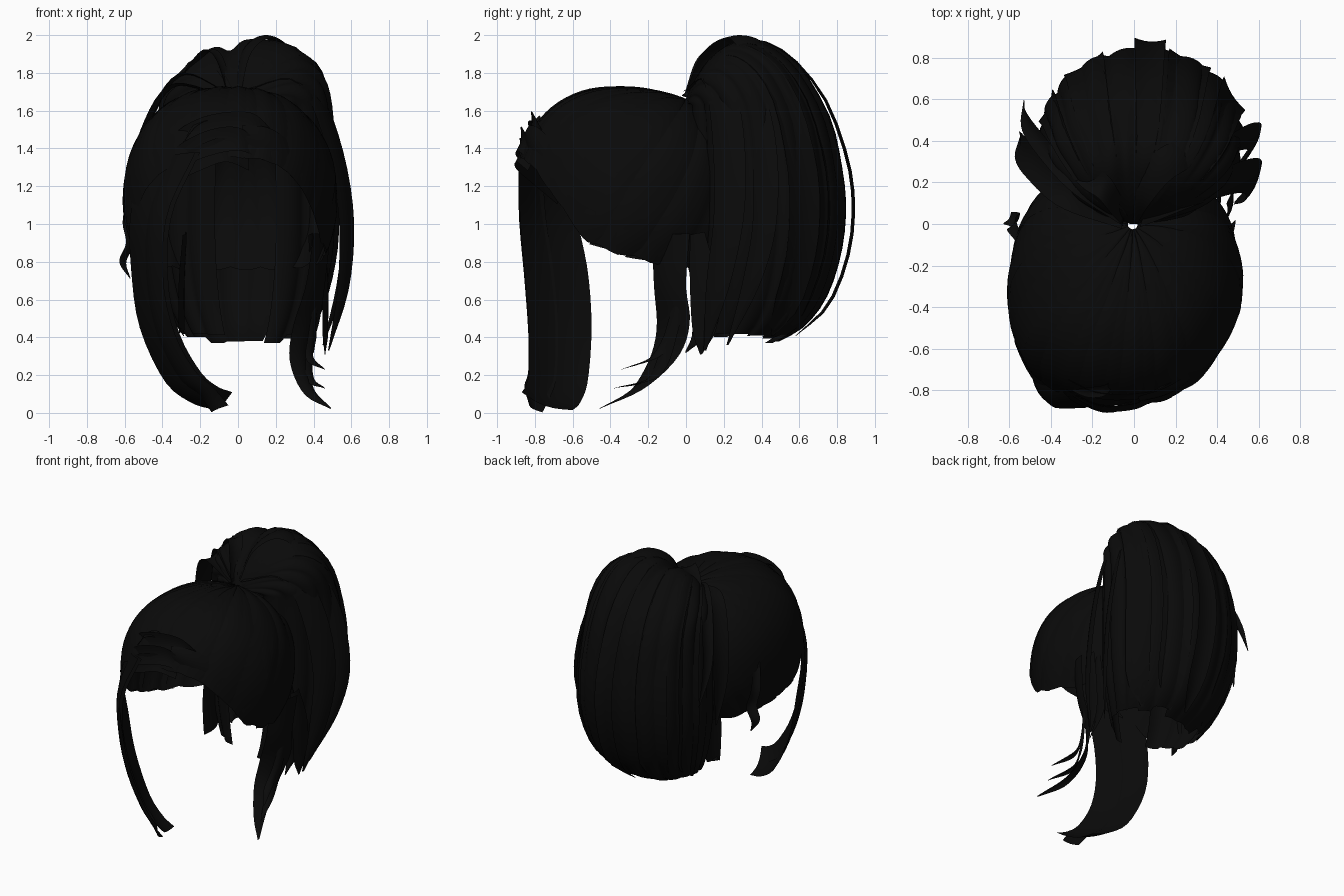
import bpy, math, random
from mathutils import Vector as V

random.seed(4)
black = bpy.data.materials.new("black hair")
black.diffuse_color = (0.003, 0.003, 0.003, 1)


def grid_object(name, rows, closed=False):
    """Quad surface through rows of points."""
    n, m = len(rows), len(rows[0])
    faces = []
    for i in range(n if closed else n - 1):
        k = (i + 1) % n
        faces += [(i * m + j, k * m + j, k * m + j + 1, i * m + j + 1) for j in range(m - 1)]
    me = bpy.data.meshes.new(name)
    me.from_pydata([tuple(p) for r in rows for p in r], [], faces)
    me.materials.append(black)
    me.shade_smooth()
    ob = bpy.data.objects.new(name, me)
    bpy.context.collection.objects.link(ob)
    return ob


def spline(pts, t):
    """Catmull-Rom point at t in 0..1."""
    p = [V(q) for q in pts]
    s = t * (len(p) - 1)
    i = min(int(s), len(p) - 2)
    f = s - i
    b, c = p[i], p[i + 1]
    a = p[i - 1] if i else b * 2 - c
    d = p[i + 2] if i + 2 < len(p) else c * 2 - b
    return 0.5 * (2 * b + (c - a) * f + (2 * a - 5 * b + 4 * c - d) * f * f
                  + (3 * b - a - 3 * c + d) * f ** 3)


def card(name, left, right, arch=0.03, steps=22, across=6):
    """Arched hair ribbon lofted between two edge curves."""
    rows = []
    for i in range(steps + 1):
        t = i / steps
        a, b = spline(left, t), spline(right, t)
        e = 0.01
        tan = spline(left, min(1, t + e)) - spline(left, max(0, t - e))
        nor = tan.cross(b - a)
        nor = nor.normalized() if nor.length > 1e-7 else V((0, 0, 0))
        h = arch * min(1, (b - a).length / 0.1)
        rows.append([a.lerp(b, j / across) + nor * h * math.sin(math.pi * j / across)
                     for j in range(across + 1)])
    return grid_object(name, rows)


def strand(name, pts, width, side, arch=0.015):
    """Tapering ribbon along a centre path."""
    s = V(side).normalized() * width / 2
    n = len(pts) - 1
    w = [0.35 + 0.65 * math.sin(math.pi * min(1, 0.1 + i / n * 0.87)) for i in range(n + 1)]
    w[-1] = 0.08
    return card(name, [V(p) - s * k for p, k in zip(pts, w)],
                [V(p) + s * k for p, k in zip(pts, w)], arch)


def lookup(table, x):
    for (x0, y0), (x1, y1) in zip(table, table[1:]):
        if x <= x1:
            return y0 + (y1 - y0) * (x - x0) / (x1 - x0)
    return table[-1][1]


# Swept-back cap: combed locks running from the tie to the hairline
C, R, P = V((-0.04, -0.36, 1.14)), V((0.56, 0.535, 0.58)), 2.25
BACK = 0.69
hairline = [(-1, 1.36), (-0.85, 1.32), (-0.65, 1.2), (-0.45, 1.02), (-0.3, 0.92), (-0.1, 0.87),
            (0.3, 0.81), (1, 0.77)]


def on_cap(d, k=1.0):
    s = sum(abs(c) ** P for c in d) ** (-1 / P) * k
    x = C.x + d.x * s * R.x
    y = C.y + d.y * s * (BACK if d.y > 0 else R.y)
    if x > 0 and y < -0.35:          # right temple is rounder
        x *= 1 - 0.45 * (-0.35 - y)
    return V((x, y, C.z + d.z * s * R.z))


root_dir = V((0.06, 0.5, 0.87)).normalized()


def cap_path(a, reach=1.0, lift=1.0, n=20):
    u = -math.cos(a)
    z = (lookup(hairline, u) - C.z) / R.z
    h = (1 - abs(z) ** P) ** (1 / P)
    end = V((math.sin(a) * h, u * h, z)).normalized()
    return [on_cap(root_dir.slerp(end, 0.02 + (reach - 0.02) * j / n), lift) for j in range(n + 1)]


N, LOBES = 144, 18
rows = []
for i in range(N):
    f = (i / N * LOBES) % 1
    lift = 0.992 + 0.018 * math.sin(math.pi * f)
    rows.append(cap_path(2 * math.pi * i / N, 1 + 0.012 * math.sin(math.pi * f), lift))
grid_object("scalp_hair", rows, closed=True)

# Raised overlapping locks on the cap
for k in range(11):
    a0 = -1.9 + k * 0.36
    left = cap_path(a0, 1.0, 1.0, 6)
    right = cap_path(a0 + 0.25, 1.015, 1.012, 6)
    card("combed_lock", left, right, 0.01)

# Ponytail: back profile as (depth, half width, height)
prof = [(0.0, 0.02, 1.67), (0.06, 0.07, 1.785), (0.16, 0.18, 1.905), (0.31, 0.29, 1.98),
        (0.47, 0.37, 1.94), (0.62, 0.43, 1.81), (0.76, 0.46, 1.56), (0.82, 0.48, 1.3),
        (0.84, 0.49, 1.08), (0.815, 0.48, 0.85), (0.74, 0.43, 0.62), (0.62, 0.36, 0.46),
        (0.46, 0.29, 0.365)]


def tail_point(phi, t, k=1.0):
    Y, X, z = spline(prof, t)
    c = math.cos(phi)
    if z > 1.62:
        z += (1.62 - z) * ((1 - c) / 2) ** 1.4
    x = 0.04 * min(1, 3 * t) + math.sin(phi) * X * k
    top = max(0, min(1, (z - 1.6) / 0.3))     # lower left half and a parting
    z -= top * (0.25 * max(0, -x) + 0.05 * math.exp(-((x + 0.04) / 0.05) ** 2))
    return V((x, Y / 2 + 0.01 * t + c * Y / 2 * k, z))


N, LOBES = 128, 16
ends = [0.94 + 0.06 * random.random() for _ in range(LOBES)]
rows = []
for i in range(N + 1):
    g = i / N * LOBES
    f, lobe = g % 1, min(int(g), LOBES - 1)
    phi = math.radians(-160 + 320 * i / N)
    k = 0.965 + 0.04 * math.sin(math.pi * f) + 0.015 * f
    rows.append([tail_point(phi, ends[lobe] * j / 32, k) for j in range(33)])
grid_object("ponytail", rows)

# Loose outer layer of the ponytail
for deg, w, k in ((-70, 22, 1.03), (-35, 26, 1.035), (4, 16, 1.12), (28, 26, 1.03), (62, 24, 1.05)):
    a, b = math.radians(deg - w / 2), math.radians(deg + w / 2)
    ts = [0.06 + 0.9 * i / 9 for i in range(10)]
    left = [tail_point(a, t, 1 + (k - 1) * min(1, t * 1.6)) for t in ts]
    right = [tail_point(b if t < 0.9 else a + 0.05, t, 1 + (k - 1) * min(1, t * 1.6)) for t in ts]
    card("ponytail_lock", left, right, 0.014)

# Flyaway strands either side of the ponytail
strand("right_flyaway", [(0.05, 0.03, 1.7), (0.33, 0.16, 1.76), (0.48, 0.22, 1.5), (0.57, 0.23, 1.08),
                         (0.56, 0.17, 0.68), (0.48, 0.1, 0.33)], 0.19, (0.5, 1, 0))
strand("right_flyaway", [(0.05, 0.05, 1.7), (0.32, 0.28, 1.82), (0.49, 0.4, 1.5), (0.58, 0.42, 1.05),
                         (0.55, 0.35, 0.7), (0.45, 0.22, 0.36)], 0.15, (0.5, 1, 0))
strand("left_flyaway", [(-0.05, 0.02, 1.7), (-0.29, 0.2, 1.8), (-0.45, 0.38, 1.6), (-0.53, 0.5, 1.35),
                        (-0.53, 0.6, 1.1)], 0.1, (0.3, 1, 0))
strand("left_flyaway", [(-0.05, 0.02, 1.68), (-0.34, 0.15, 1.74), (-0.5, 0.3, 1.5), (-0.56, 0.38, 1.2),
                        (-0.55, 0.42, 0.9)], 0.16, (0.2, 1, 0))
strand("left_curl", [(-0.56, -0.06, 1.2), (-0.59, 0.0, 1.02), (-0.57, 0.02, 0.9), (-0.61, 0.03, 0.8),
                     (-0.57, 0.03, 0.71)], 0.08, (0.7, 1, 0))

# Hair looped over the tie
strand("tie_loop", [(-0.04, 0.02, 1.68), (-0.09, 0.1, 1.86), (-0.15, 0.18, 1.925), (-0.23, 0.22, 1.86),
                    (-0.34, 0.28, 1.7)], 0.12, (0.4, 1, 0))
strand("tie_loop", [(0.0, 0.04, 1.7), (0.04, 0.15, 1.9), (0.14, 0.28, 1.985), (0.26, 0.34, 1.92),
                    (0.38, 0.36, 1.7)], 0.16, (-0.4, 1, 0))

# Swept fringe over the forehead
for z, y, x0 in ((1.5, -0.82, 0.18), (1.42, -0.875, 0.12), (1.36, -0.88, 0.06)):
    strand("fringe", [(x0, y + 0.05, z - 0.04), (x0 - 0.12, y - 0.005, z + 0.03), (-0.18, y - 0.005, z),
                      (-0.36, y + 0.09, z - 0.1), (-0.47, y + 0.2, z - 0.25)], 0.14, (0, 0.2, 1))
strand("fringe_right", [(0.02, -0.84, 1.48), (0.16, -0.8, 1.44), (0.28, -0.72, 1.35),
                        (0.38, -0.6, 1.22), (0.43, -0.5, 1.06)], 0.16, (0, 0.25, 1))
strand("fringe_tuft", [(-0.1, -0.76, 1.5), (-0.14, -0.8, 1.56), (-0.22, -0.81, 1.53),
                       (-0.3, -0.8, 1.42)], 0.06, (0, 1, 0.5))

# Long front lock, hanging and curling inward
outer = [(-0.5, -0.62, 1.35), (-0.57, -0.58, 1.05), (-0.565, -0.52, 0.75), (-0.52, -0.5, 0.45),
         (-0.39, -0.52, 0.17), (-0.25, -0.56, 0.055), (-0.12, -0.6, 0.015)]
inner = [(-0.2, -0.88, 1.38), (-0.35, -0.88, 1.05), (-0.37, -0.85, 0.7), (-0.31, -0.83, 0.42),
         (-0.2, -0.83, 0.22), (-0.11, -0.85, 0.14), (-0.03, -0.87, 0.11)]
card("front_lock", outer, inner, 0.03)
mid = [V(a).lerp(V(b), 0.5) + V((-0.02, -0.012, -0.01)) for a, b in zip(outer, inner)]
mid[-1] = V((-0.14, -0.76, 0.003))
card("front_lock_layer", mid, [V(p) + V((-0.025, -0.005, 0)) for p in inner[:-1]] + [V((-0.05, -0.83, 0.04))], 0.02)

# Side lock in front of the right ear, splitting into tips
card("side_lock", [(0.4, -0.18, 0.95), (0.36, -0.17, 0.68), (0.29, -0.155, 0.45), (0.275, -0.2, 0.27),
                   (0.35, -0.31, 0.1), (0.49, -0.46, 0.02)],
     [(0.49, 0.02, 0.95), (0.46, 0.0, 0.68), (0.43, 0.02, 0.48), (0.38, -0.04, 0.3),
      (0.4, -0.22, 0.13), (0.495, -0.45, 0.025)], 0.02)
for y, z, x in ((-0.34, 0.23, 0.46), (-0.38, 0.13, 0.46)):
    strand("side_tip", [(0.42, -0.04, 0.62), (0.39, -0.08, 0.42), (0.38, -0.17, z + 0.06), (x, y, z)],
           0.09, (0.5, 1, 0.3))

# Nape wisps below the cap
for y, x, z in ((0.0, 0.4, 0.32), (0.08, 0.46, 0.31), (0.05, -0.3, 0.45)):
    strand("nape_wisp", [(x * 0.95, 0.06, 0.95), (x, 0.09, 0.7), (x, 0.1, 0.45), (x, y, z)],
           0.15, (0.2, 1, 0.2))
